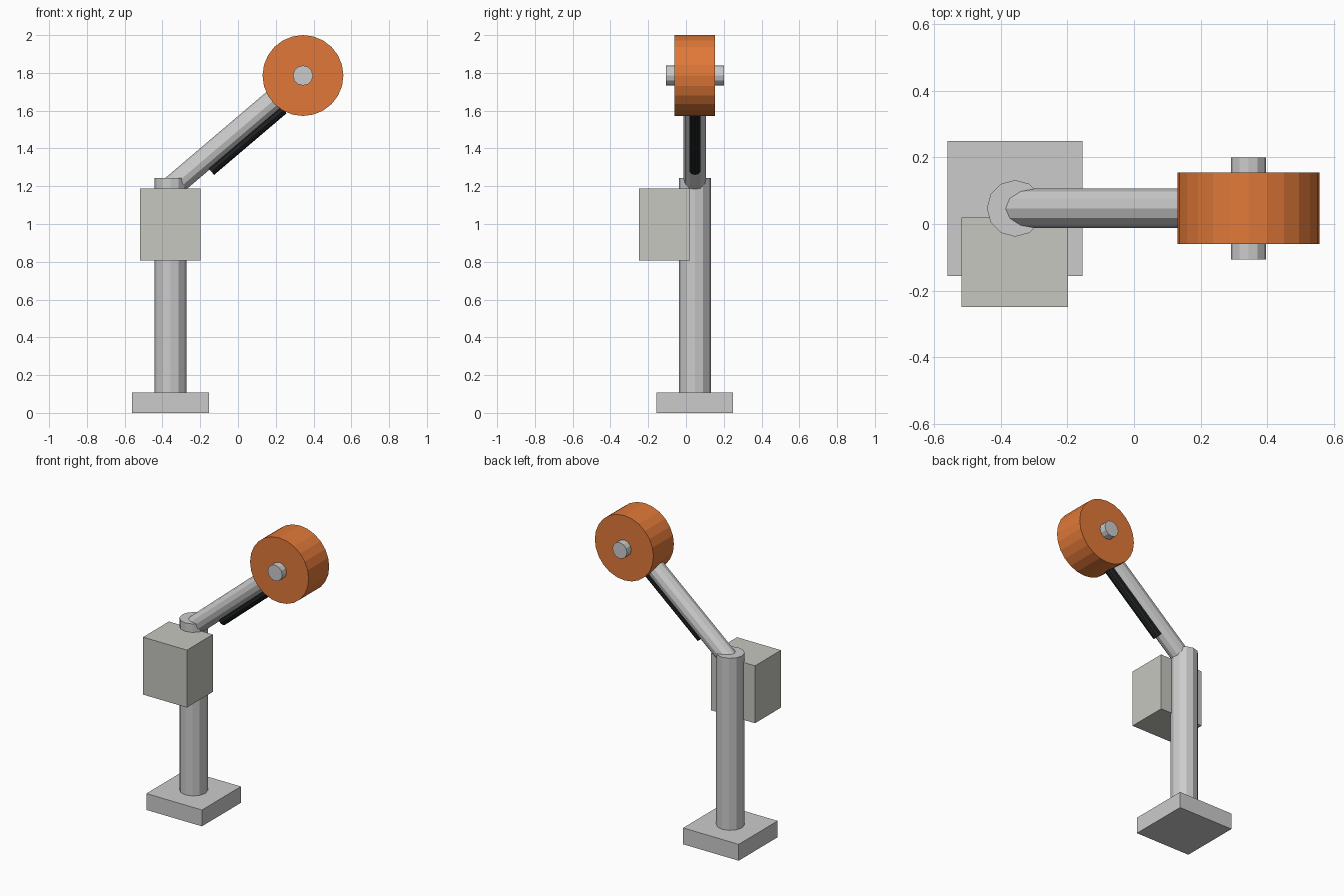
import bpy
from math import pi
from mathutils import Vector

if "Cube" in bpy.data.objects:
    bpy.data.objects.remove(bpy.data.objects["Cube"])

PX, CY = -0.357, 0.047                      # post axis / common centre plane
SHOULDER = Vector((PX, CY, 1.19))
HUB = Vector((0.344, CY, 1.786))


def paint(obj, name, rgb):
    mat = bpy.data.materials.new(name)
    mat.diffuse_color = (*rgb, 1)
    mat.use_nodes = True
    mat.node_tree.nodes["Principled BSDF"].inputs["Base Color"].default_value = mat.diffuse_color
    obj.data.materials.append(mat)


def box(name, lo, hi):
    lo, hi = Vector(lo), Vector(hi)
    bpy.ops.mesh.primitive_cube_add(size=1, location=(lo + hi) / 2)
    obj = bpy.context.object
    obj.name = name
    obj.scale = hi - lo
    bpy.ops.object.transform_apply(location=False, rotation=False, scale=True)
    return obj


def rod(name, a, b, radius, sides):
    a, b = Vector(a), Vector(b)
    bpy.ops.mesh.primitive_cylinder_add(vertices=sides, radius=radius,
                                        depth=(b - a).length, location=(a + b) / 2)
    obj = bpy.context.object
    obj.name = name
    d = b - a
    obj.rotation_euler = d.to_track_quat('Z', 'Y').to_euler()
    return obj


# Foot and upright post
box("base_plate", (PX - 0.203, CY - 0.203, 0), (PX + 0.203, CY + 0.203, 0.108))
rod("post", (PX, CY, 0.1), (PX, CY, 1.243), 0.085, 12)

# Control box on the front of the post
paint(box("control_box", (-0.518, -0.25, 0.808), (-0.198, 0.02, 1.187)),
      "box_cream", (0.56, 0.57, 0.52))

# Slanted arm with a dark cable along its underside
rod("arm", SHOULDER, HUB, 0.059, 12)
along = (HUB - SHOULDER).normalized()
under = Vector((along.z, 0, -along.x))
paint(rod("cable", SHOULDER + along * 0.221 + under * 0.066,
          SHOULDER + along * 0.725 + under * 0.066, 0.03, 10),
      "cable_black", (0.015, 0.017, 0.018))

# Wheel and its axle
side = Vector((0, 1, 0))
paint(rod("wheel", HUB - side * 0.107, HUB + side * 0.107, 0.214, 24),
      "wheel_orange", (0.75, 0.19, 0.04))
rod("axle", HUB - side * 0.153, HUB + side * 0.153, 0.053, 12)
